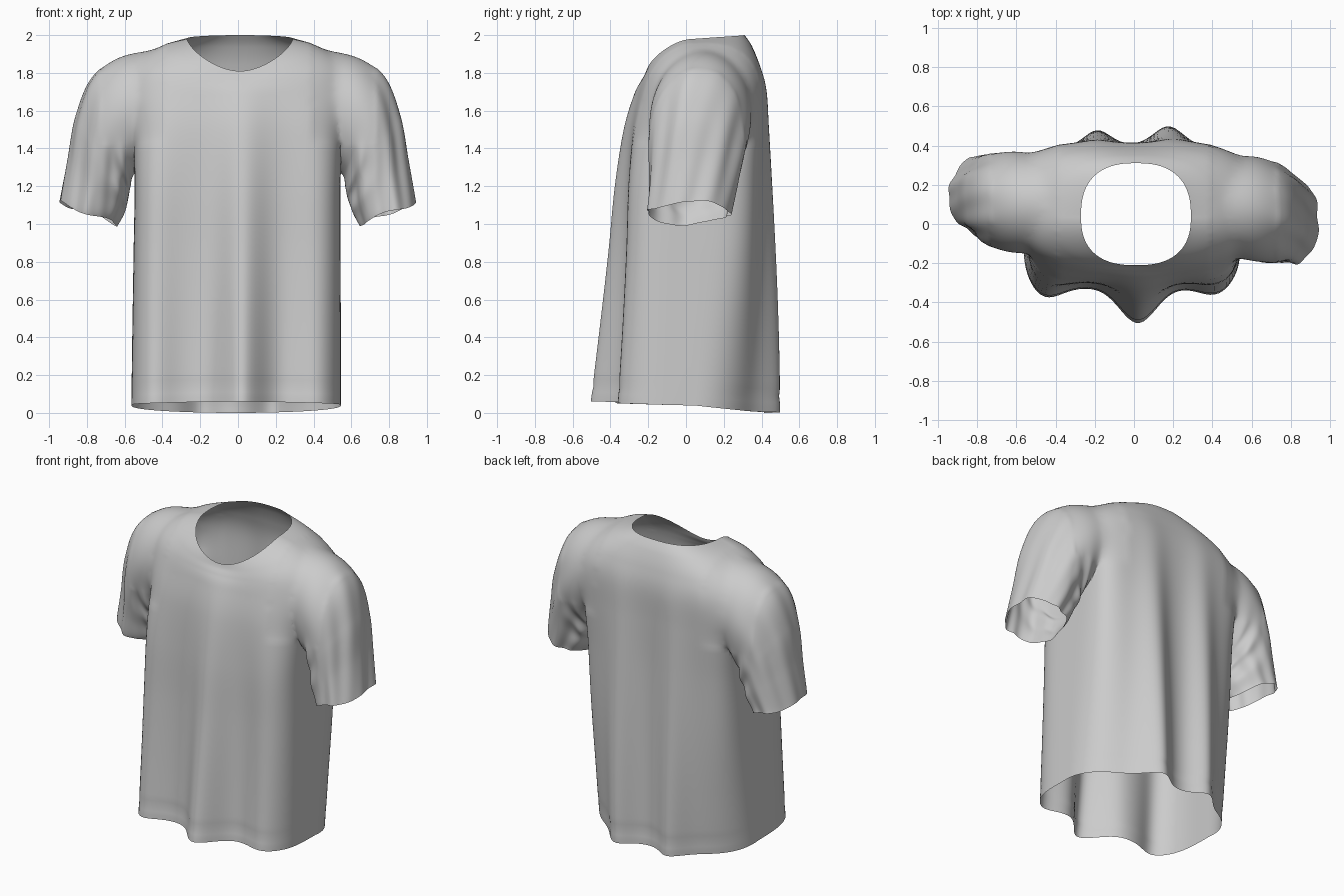
import bpy, bmesh, math
from mathutils import Vector

cube = bpy.data.objects.get("Cube")
if cube:
    bpy.data.objects.remove(cube)

fabric = bpy.data.materials.new("grey fabric")
fabric.use_nodes = True
GREY = (0.6, 0.6, 0.6, 1)
fabric.diffuse_color = GREY
fabric.node_tree.nodes["Principled BSDF"].inputs["Base Color"].default_value = GREY


def spline(keys, u):
    """Smoothly interpolate rows of key values, u from 0 to 1."""
    f = u * (len(keys) - 1)
    i = min(int(f), len(keys) - 2)
    t = f - i
    a, b, c, d = (keys[max(0, min(len(keys) - 1, i + k))] for k in (-1, 0, 1, 2))
    return [q + 0.5 * t * (r - p + t * (2*p - 5*q + 4*r - s + t * (3*(q - r) + s - p)))
            for p, q, r, s in zip(a, b, c, d)]


def tube(name, point, rows, around):
    """Skin a tube from point(u, angle), closed by a fan at each end."""
    bm = bmesh.new()
    rings = [[bm.verts.new(point(j / rows, math.tau * i / around)) for i in range(around)]
             for j in range(rows + 1)]
    for low, high in zip(rings, rings[1:]):
        for i in range(around):
            k = (i + 1) % around
            bm.faces.new((low[i], low[k], high[k], high[i]))
    for ring in (rings[0], rings[-1]):
        hub = bm.verts.new(sum((v.co for v in ring), Vector()) / around)
        for i in range(around):
            bm.faces.new((ring[i], ring[(i + 1) % around], hub))
    bmesh.ops.recalc_face_normals(bm, faces=bm.faces)
    mesh = bpy.data.meshes.new(name)
    bm.to_mesh(mesh)
    bm.free()
    mesh.materials.append(fabric)
    obj = bpy.data.objects.new(name, mesh)
    bpy.context.collection.objects.link(obj)
    return obj


def bump(x, centre, width):
    return math.exp(-((x - centre) / width) ** 2)


# Body rings, hem to neck: half width, front y, back y,
# front z, side z, back z, fold strength, front and back squareness
BODY = [
    (.555, -.325, .405, .06, .04, .00, 1.0, 5, 2.2),
    (.552, -.310, .405, .45, .43, .41, .82, 5, 2.8),
    (.548, -.300, .405, .85, .84, .83, .62, 5, 3.7),
    (.545, -.298, .405, 1.2, 1.2, 1.2, .44, 4.8, 4.6),
    (.555, -.285, .410, 1.5, 1.47, 1.5, .25, 3.8, 5.5),
    (.580, -.255, .412, 1.68, 1.68, 1.71, .12, 3, 4.8),
    (.550, -.235, .388, 1.75, 1.84, 1.84, .04, 2.7, 3.5),
    (.425, -.220, .350, 1.785, 1.938, 1.94, 0, 2.6, 2.7),
    (.280, -.210, .310, 1.81, 1.98, 2.0, 0, 2.5, 2.5),
]


def body_point(u, angle):
    w, front, back, zf, zs, zb, fold, nf, nb = spline(BODY, u)
    c, s = math.cos(angle), math.sin(angle)
    n = nf if s < 0 else nb
    r = (abs(c) ** n + abs(s) ** n) ** (-1 / n)
    x = w * c * r
    edge = front if s < 0 else back
    y = .04 + abs(edge - .04) * s * r
    # Hanging folds: one in the front middle, two at the back, soft front corners
    if s < 0:
        drape = (-.18 * bump(x, .03, .13) - .09 * bump(x, -.47, .13)
                 - .065 * bump(x, .45, .13))
        z = zs + (zf - zs) * s * s
    else:
        drape = .095 * bump(x, -.19, .1) + .12 * bump(x, .2, .11)
        z = zs + (zb - zs) * s
    y += drape * fold * (s * r) ** 2
    # Shallow seam above the hem
    y -= .005 * bump(u, .035, .008) * s
    return Vector((x + .02 * u - .01, y, z))


shirt = tube("shirt", body_point, 84, 176)

# Sleeve rings, shoulder to cuff: outer x, z, inner x, z, front y, back y
SLEEVE = [
    (.36, 1.92, .42, 1.36, -.13, .33),
    (.60, 1.90, .545, 1.27, -.185, .35),
    (.77, 1.785, .570, 1.20, -.20, .33),
    (.86, 1.57, .583, 1.14, -.20, .30),
    (.905, 1.33, .605, 1.07, -.20, .27),
    (.945, 1.115, .645, 1.0, -.21, .24),
]


def make_sleeve(name, side, front_shift, back_shift, phase):
    def point(u, angle):
        ox, oz, ix, iz, front, back = spline(SLEEVE, u)
        front += front_shift * u
        back += back_shift * u
        c, s = math.cos(angle), math.sin(angle)
        # Lengthwise creases that wander and deepen towards the cuff
        grow = min(1, max(0, u - .2) * 2.2)
        crease = (.028 * math.cos(7 * angle + phase + 2 * u)
                  + .022 * math.sin(4 * angle - phase + 5 * u)
                  + .015 * math.sin(11 * angle + 9 * u + phase))
        r = 1 + grow * (crease - .01)
        x = (ox + ix) / 2 + (ox - ix) / 2 * c * r
        z = (oz + iz) / 2 + (oz - iz) / 2 * c * r
        y = (front + back) / 2 + (back - front) / 2 * s * r
        # Crumpling under the arm, where the cloth bunches
        under = max(0, -c) * math.sin(math.pi * u)
        y += .015 * under * math.sin(22 * u + phase)
        z += .012 * grow * u * math.sin(3 * angle + phase)
        return Vector((side * x, y, z))
    return tube(name, point, 56, 112)


# Sew the sleeves onto the body
bpy.context.view_layer.objects.active = shirt
for sleeve in (make_sleeve("left_sleeve", 1, 0, 0, .6),
               make_sleeve("right_sleeve", -1, .16, .1, 2.4)):
    join = shirt.modifiers.new("join", 'BOOLEAN')
    join.operation = 'UNION'
    join.solver = 'EXACT'
    join.object = sleeve
    bpy.ops.object.modifier_apply(modifier=join.name)
    bpy.data.objects.remove(sleeve)

bm = bmesh.new()
bm.from_mesh(shirt.data)
# Open the neck, hem and cuffs: only the end fans have long edges
ends = [f for f in bm.faces if max(e.calc_length() for e in f.edges) > .1]
bmesh.ops.delete(bm, geom=ends, context='FACES')
# Soften the armhole seams over the shoulders
seam = [v for v in bm.verts if abs(abs(v.co.x) - .56) < .17 and v.co.z > 1.42]
for _ in range(30):
    bmesh.ops.smooth_vert(bm, verts=seam, factor=.5,
                          use_axis_x=True, use_axis_y=True, use_axis_z=True)
bm.to_mesh(shirt.data)
bm.free()
shirt.data.shade_smooth()
